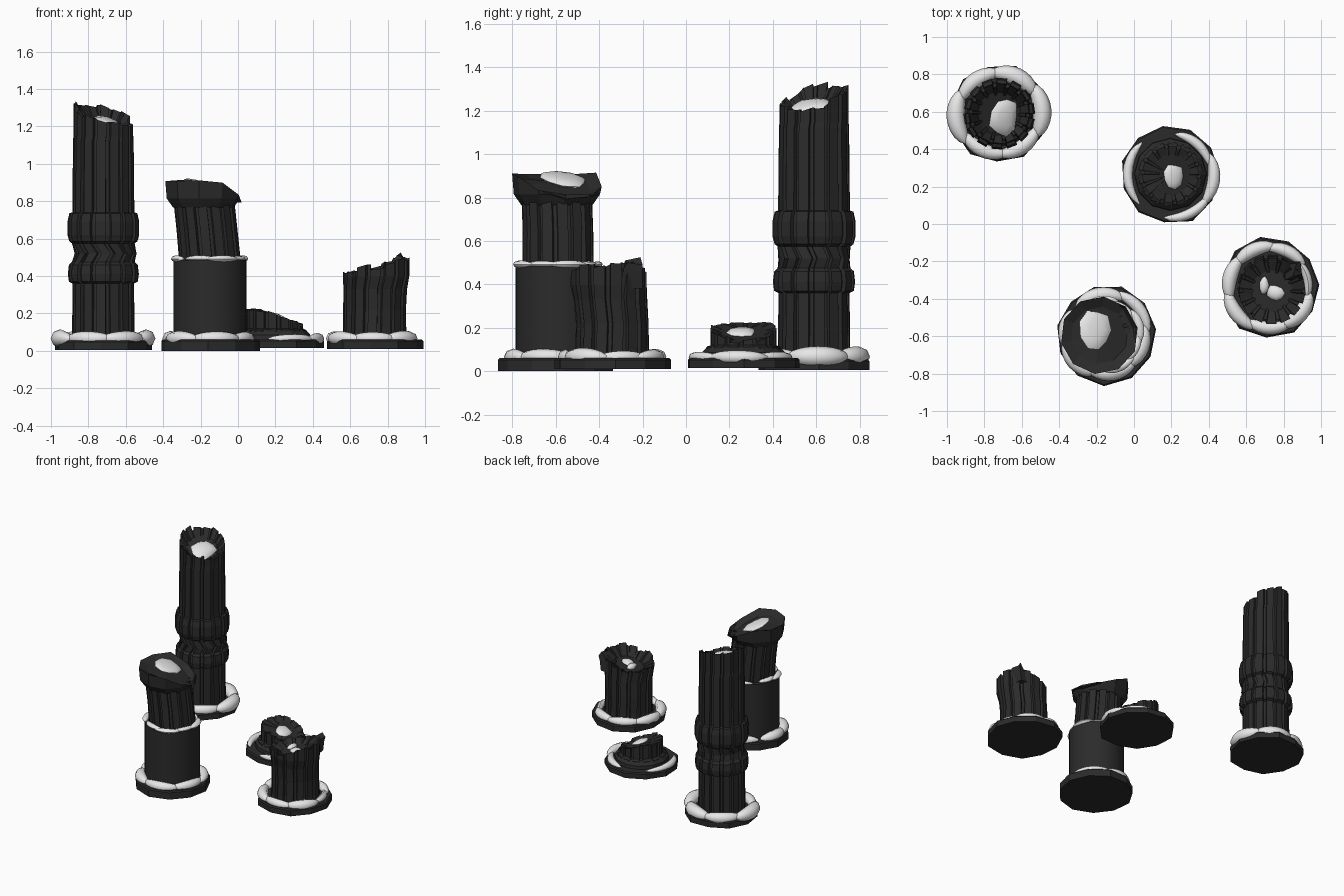
import bpy, bmesh, math, random
from math import sin, cos, pi, radians
from mathutils import Vector

random.seed(7)
if "Cube" in bpy.data.objects:
    bpy.data.objects.remove(bpy.data.objects["Cube"])


def material(name, rgb):
    m = bpy.data.materials.new(name)
    m.use_nodes = True
    m.diffuse_color = (*rgb, 1)
    m.node_tree.nodes["Principled BSDF"].inputs["Base Color"].default_value = (*rgb, 1)
    return m


STONE = material("dark stone", (0.024, 0.024, 0.024))
SNOW = material("snow", (0.8, 0.8, 0.8))


def loft(name, rings, mat, smooth=False, fan=None):
    """Skin a list of closed rings; cap the ends, the top one with a fan point if given."""
    bm = bmesh.new()
    rows = [[bm.verts.new(p) for p in ring] for ring in rings]
    n = len(rows[0])
    for low, high in zip(rows, rows[1:]):
        for i in range(n):
            j = (i + 1) % n
            bm.faces.new((low[i], low[j], high[j], high[i]))
    bm.faces.new(rows[0][::-1])
    if fan:
        tip = bm.verts.new(fan)
        for i in range(n):
            bm.faces.new((rows[-1][i], rows[-1][(i + 1) % n], tip))
    else:
        bm.faces.new(rows[-1])
    bmesh.ops.recalc_face_normals(bm, faces=bm.faces)
    mesh = bpy.data.meshes.new(name)
    bm.to_mesh(mesh)
    bm.free()
    mesh.materials.append(mat)
    obj = bpy.data.objects.new(name, mesh)
    bpy.context.collection.objects.link(obj)
    if smooth:
        bpy.ops.object.select_all(action="DESELECT")
        bpy.context.view_layer.objects.active = obj
        obj.select_set(True)
        bpy.ops.object.shade_smooth_by_angle(angle=radians(50))
    return obj


def circle(c, r, z, n, turn=0.0):
    return [(c[0] + r * cos(turn + 2 * pi * i / n),
             c[1] + r * sin(turn + 2 * pi * i / n), z) for i in range(n)]


def foot(name, c, z0, z1):
    """Irregular many-sided slab."""
    n = 11
    radii = [random.uniform(0.255, 0.278) for _ in range(n)]
    turn = random.random()

    def ring(z, k):
        return [(c[0] + k * r * cos(turn + 2 * pi * i / n),
                 c[1] + k * r * sin(turn + 2 * pi * i / n), z) for i, r in enumerate(radii)]
    loft(name, [ring(z0, 1), ring(z1 - 0.008, 1), ring(z1, 0.97)], STONE)


def broken_top(rings, c, top, jag, inner, drop):
    """Lift the last ring to a broken rim and add a sunken floor inside it."""
    rim, floor = [], []
    for i, (x, y, _) in enumerate(rings[-1]):
        lx, ly = x - c[0], y - c[1]
        if i % 4 == 0:
            bump = random.uniform(-jag, jag)
        rim.append((x, y, top(lx, ly) + bump + random.uniform(-jag, jag) * 0.3))
        ix, iy = lx * inner, ly * inner
        floor.append((c[0] + ix, c[1] + iy, top(ix, iy) - drop))
    return rings + [rim, floor], (c[0], c[1], top(0, 0) - drop)


def fluted(name, c, levels, top, jag=0.02, inner=0.72, drop=0.035, flutes=14, depth=0.02):
    """Shaft with raised strips; each level is z, radius, twist, x shift, y shift."""
    rings = []
    for z, r, twist, dx, dy in levels:
        ring = []
        for f in range(flutes):
            for part, rad in ((0, r), (0.66, r), (0.7, r - depth), (0.96, r - depth)):
                a = 2 * pi * (f + part) / flutes + twist
                ring.append((c[0] + dx + rad * cos(a), c[1] + dy + rad * sin(a), z))
        rings.append(ring)
    end = (c[0] + levels[-1][3], c[1] + levels[-1][4])
    rings, tip = broken_top(rings, end, top, jag, inner, drop)
    return loft(name, rings, STONE, fan=tip)


def snow_lump(name, c, r, z, a0, a1, width, height):
    """Curved drift tapering at both ends."""
    rings, steps, sides = [], 10, 8
    for s in range(steps + 1):
        t = s / steps
        k = max(sin(pi * t), 0.02) ** 0.45
        a = a0 + (a1 - a0) * t
        ring = []
        for i in range(sides):
            b = 2 * pi * i / sides
            rad = r + width * k * cos(b)
            ring.append((c[0] + rad * cos(a), c[1] + rad * sin(a), z + height * k * sin(b)))
        rings.append(ring)
    loft(name, rings, SNOW, smooth=True)


def snow_ring(name, c, r, z, spans, width, height, size=58):
    """Fill each span of degrees with overlapping drifts of varied thickness."""
    for lo, hi in spans:
        count = max(1, round((hi - lo) / size))
        step = (hi - lo) / count
        for i in range(count):
            k = random.uniform(0.8, 1.12)
            a = lo + i * step
            snow_lump(name, c, r + random.uniform(-0.012, 0.012), z,
                      radians(a - 8), radians(a + step + 8), width * k, height * k)


def snow_patch(name, loc, rx, ry, rz, normal):
    """Flattened mound lying on a broken surface."""
    q = Vector((0, 0, 1)).rotation_difference(Vector(normal))
    n = 9
    wob = [random.uniform(0.82, 1.1) for _ in range(n)]
    rings = []
    for k, h in ((0.8, -0.6), (1, 0), (0.85, 0.5), (0.5, 0.85)):
        rings.append([Vector(loc) + q @ Vector((rx * k * w * cos(2 * pi * i / n),
                                                ry * k * w * sin(2 * pi * i / n), rz * h))
                      for i, w in enumerate(wob)])
    loft(name, rings, SNOW, smooth=True, fan=Vector(loc) + q @ Vector((0, 0, rz)))


# Tall column with two bands and a twisted joint
A = (-0.72, 0.59)
foot("tall_column_foot", A, 0.005, 0.055)
tall = [(0.05, 0.168, 0, 0, 0), (0.36, 0.164, 0, 0, 0), (0.37, 0.184, 0, 0, 0),
        (0.41, 0.19, 0, 0, 0), (0.46, 0.184, 0, 0, 0), (0.475, 0.168, 0, 0, 0),
        (0.52, 0.166, 0.1, 0.012, 0), (0.575, 0.168, -0.06, 0, 0), (0.585, 0.182, 0, 0, 0),
        (0.62, 0.192, 0, 0, 0), (0.69, 0.192, 0, 0, 0), (0.735, 0.182, 0, 0, 0),
        (0.74, 0.166, 0, 0, 0), (1.12, 0.162, 0, 0, 0), (1.15, 0.16, 0.03, 0, 0)]


def tall_top(x, y):
    return 1.255 - 0.3 * x + 0.26 * y


fluted("tall_column_shaft", A, tall, tall_top, jag=0.025, drop=0.04)
snow_patch("tall_column_top_snow", (-0.695, 0.57, 1.218), 0.085, 0.115, 0.025, (0.4, -0.2, 1))
snow_ring("tall_column_foot_snow", A, 0.222, 0.066, [(-25, 335)], 0.046, 0.045)

# Column on a plain drum with a broken capital
B = (-0.15, -0.59)
foot("drum_column_foot", B, 0.0, 0.06)
loft("drum", [circle(B, 0.195, 0.05, 40), circle(B, 0.195, 0.485, 40)], STONE, smooth=True)
fluted("drum_column_shaft", B, [(0.48, 0.165, 0, 0, 0), (0.64, 0.163, 0, -0.015, 0),
                                (0.78, 0.163, 0, -0.03, -0.005)],
       lambda x, y: 0.8, jag=0, drop=0.005)
cap = (-0.185, -0.595)


def capital_top(x, y):
    return 0.917 - 0.5 * max(0, x + 0.4 * y + 0.03)


loft_rings, tip = broken_top([circle(cap, 0.165, 0.765, 10, 0.2), circle(cap, 0.2, 0.815, 10, 0.2),
                              circle(cap, 0.208, 0.815, 10, 0.2)], cap, capital_top, 0.012, 0.74, 0.03)
del loft_rings[-3]
loft("broken_capital", loft_rings, STONE, fan=tip)
snow_patch("capital_snow", (-0.205, -0.565, 0.883), 0.09, 0.115, 0.02, (0.36, 0.14, 1))
snow_ring("drum_top_snow", B, 0.178, 0.492, [(-130, 120), (150, 215)], 0.022, 0.017, 40)
snow_ring("drum_foot_snow", B, 0.213, 0.066, [(-110, 130), (150, 245)], 0.04, 0.037)

# Low stump
C = (0.195, 0.265)
foot("low_stump_foot", C, 0.015, 0.06)
loft("low_stump_collar", [circle(C, 0.195, 0.05, 12), circle(C, 0.192, 0.085, 12),
                          circle(C, 0.165, 0.115, 12)], STONE)


def stump_top(x, y):
    return min(0.222, 0.195 - 0.4 * x)


fluted("low_stump_shaft", C, [(0.05, 0.18, 0, 0, 0), (0.11, 0.172, 0, 0, 0), (0.12, 0.152, 0, 0, 0)],
       stump_top, jag=0.01, drop=0.012, depth=0.012)
snow_patch("low_stump_top_snow", (0.21, 0.255, 0.18), 0.062, 0.072, 0.018, (0.38, 0, 1))
snow_ring("low_stump_foot_snow", C, 0.222, 0.064, [(-90, 75), (140, 215)], 0.032, 0.03)

# Short column with a jagged, slightly leaning top
D = (0.73, -0.34)
foot("short_column_foot", D, 0.01, 0.06)


def short_top(x, y):
    return 0.455 + 0.2 * x + 0.06 * y


fluted("short_column_shaft", D, [(0.05, 0.176, 0, 0, 0), (0.1, 0.17, 0, 0, 0), (0.22, 0.168, 0.02, 0, 0),
                                 (0.33, 0.17, 0, 0.004, -0.008), (0.4, 0.178, 0.06, 0.008, -0.018)],
       short_top, jag=0.022, inner=0.62, drop=0.05)

# Leaning shard left standing on the broken rim
shard = [[(0.80, -0.30, 0.38), (0.88, -0.30, 0.38), (0.87, -0.2, 0.38), (0.79, -0.2, 0.38)],
         [(0.81, -0.30, 0.46), (0.90, -0.29, 0.47), (0.88, -0.2, 0.46), (0.82, -0.21, 0.45)],
         [(0.85, -0.28, 0.51), (0.895, -0.27, 0.5), (0.89, -0.2, 0.49), (0.87, -0.21, 0.525)]]
loft("rim_shard", shard, STONE)
for x, y, rx, ry in ((0.755, -0.37, 0.05, 0.045), (0.695, -0.33, 0.03, 0.055)):
    snow_patch("short_column_top_snow", (x, y, 0.41), rx, ry, 0.022, (-0.1, 0, 1))
snow_ring("short_column_foot_snow", D, 0.22, 0.066, [(40, 190), (190, 345)], 0.038, 0.037)
snow_ring("short_column_foot_snow", D, 0.2, 0.064, [(-10, 40)], 0.022, 0.028)
